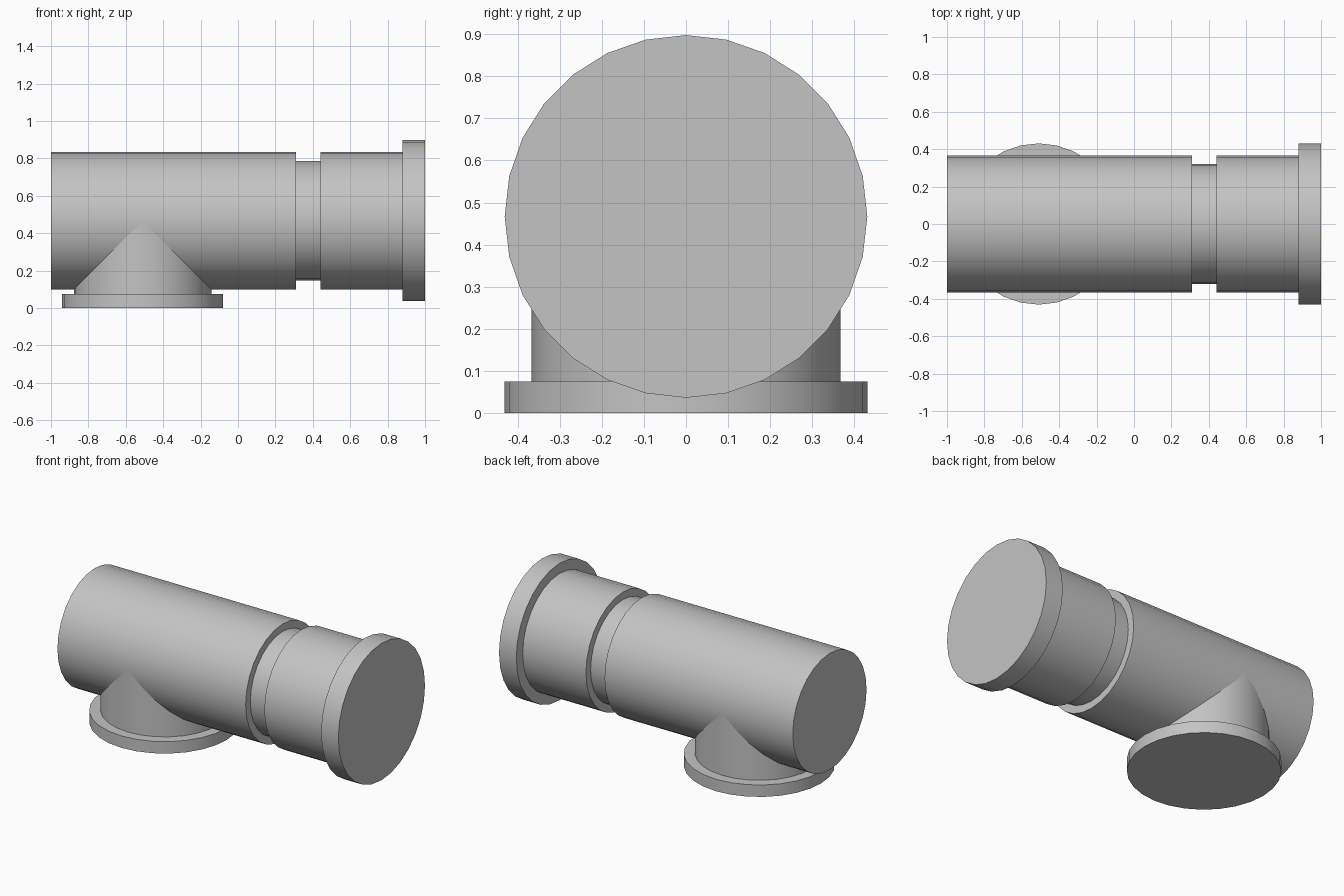
import bpy, bmesh, math
from mathutils import Matrix

cube = bpy.data.objects.get("Cube")
if cube:
    bpy.data.objects.remove(cube, do_unlink=True)

SIDES = 28
AXIS_Z = 0.467
PIPE_R, FLANGE_R, GROOVE_R = 0.367, 0.431, 0.32

grey = bpy.data.materials.new("pipe grey")
grey.use_nodes = True
colour = (0.55, 0.55, 0.55, 1)
grey.diffuse_color = colour
grey.node_tree.nodes["Principled BSDF"].inputs["Base Color"].default_value = colour


def turned_part(name, profile, matrix):
    """Closed solid turned around local z from (radius, height) pairs."""
    bm = bmesh.new()
    rings = []
    for r, h in profile:
        angles = [2 * math.pi * i / SIDES for i in range(SIDES)]
        rings.append([bm.verts.new((r * math.cos(a), r * math.sin(a), h)) for a in angles])
    for low, high in zip(rings, rings[1:]):
        for i in range(SIDES):
            j = (i + 1) % SIDES
            bm.faces.new((low[i], low[j], high[j], high[i]))
    bm.faces.new(rings[0][::-1])
    bm.faces.new(rings[-1])
    bm.transform(matrix)
    bmesh.ops.recalc_face_normals(bm, faces=bm.faces)
    mesh = bpy.data.meshes.new(name)
    bm.to_mesh(mesh)
    bm.free()
    mesh.materials.append(grey)
    obj = bpy.data.objects.new(name, mesh)
    bpy.context.collection.objects.link(obj)
    bpy.ops.object.select_all(action='DESELECT')
    obj.select_set(True)
    bpy.context.view_layer.objects.active = obj
    bpy.ops.object.shade_smooth_by_angle(angle=math.radians(30))
    return obj


# Horizontal pipe with a groove and an end flange
turned_part(
    "main_pipe",
    [(PIPE_R, -1), (PIPE_R, 0.31), (GROOVE_R, 0.31), (GROOVE_R, 0.44),
     (PIPE_R, 0.44), (PIPE_R, 0.88), (FLANGE_R, 0.88), (FLANGE_R, 1)],
    Matrix.Translation((0, 0, AXIS_Z)) @ Matrix.Rotation(math.pi / 2, 4, 'Y'))

# Vertical branch standing on its own flange, ending inside the pipe
turned_part(
    "branch_pipe",
    [(FLANGE_R, 0), (FLANGE_R, 0.075), (PIPE_R, 0.075), (PIPE_R, AXIS_Z)],
    Matrix.Translation((-0.51, 0, 0)))
